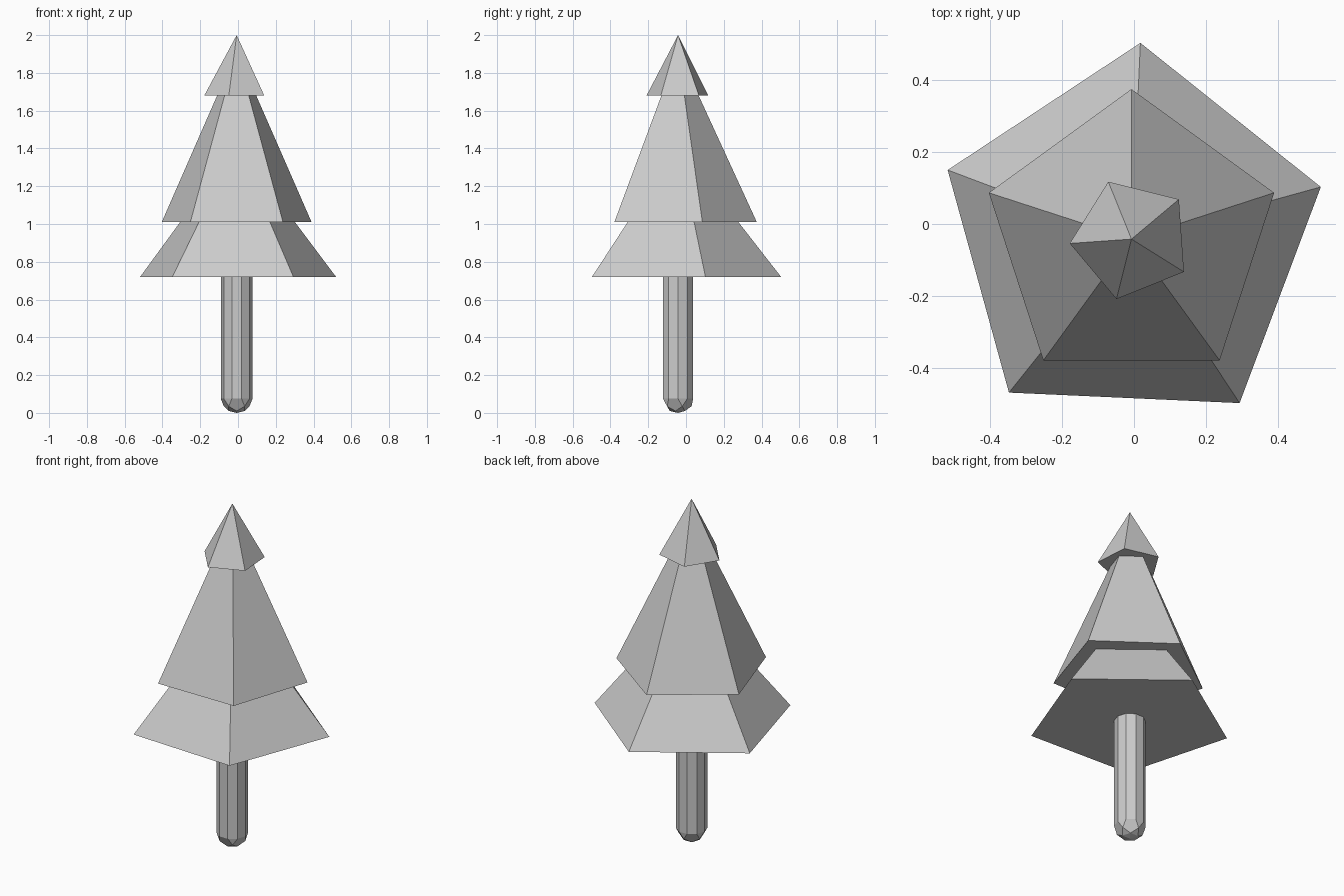
import bpy, bmesh
from math import cos, sin, radians

if "Cube" in bpy.data.objects:
    bpy.data.objects.remove(bpy.data.objects["Cube"])

CX, CY = -0.007, -0.042  # axis of the tree


def ring(radius, z, count, start):
    return [(CX + radius * cos(radians(start + i * 360 / count)),
             CY + radius * sin(radians(start + i * 360 / count)), z)
            for i in range(count)]


def hull_object(name, points):
    """Flat-shaded convex solid around the given points."""
    bm = bmesh.new()
    for p in points:
        bm.verts.new(p)
    bmesh.ops.convex_hull(bm, input=bm.verts[:])
    bmesh.ops.dissolve_limit(bm, angle_limit=radians(1),
                             verts=bm.verts[:], edges=bm.edges[:])
    bmesh.ops.recalc_face_normals(bm, faces=bm.faces[:])
    mesh = bpy.data.meshes.new(name)
    bm.to_mesh(mesh)
    bm.free()
    obj = bpy.data.objects.new(name, mesh)
    bpy.context.collection.objects.link(obj)
    return obj


# Foliage: five-sided pyramids (name, radius, base z, tip z, turn)
for name, radius, base, tip, turn in [
    ("lower_branches", 0.546, 0.72, 1.42, 87.4),
    ("middle_branches", 0.417, 1.01, 1.917, 90),
    ("top_branches", 0.172, 1.68, 2.0, 112),
]:
    hull_object(name, ring(radius, base, 5, turn) + [(CX, CY, tip)])

# Trunk: ten-sided post with a faceted, rounded foot
R = 0.084
hull_object("trunk",
            ring(R, 0.95, 10, 0)
            + ring(R, 0.075, 10, 0)
            + ring(R * 0.851, 0.035, 5, -54)
            + ring(R * 0.526, 0.010, 5, -90)
            + [(CX, CY, 0)])
